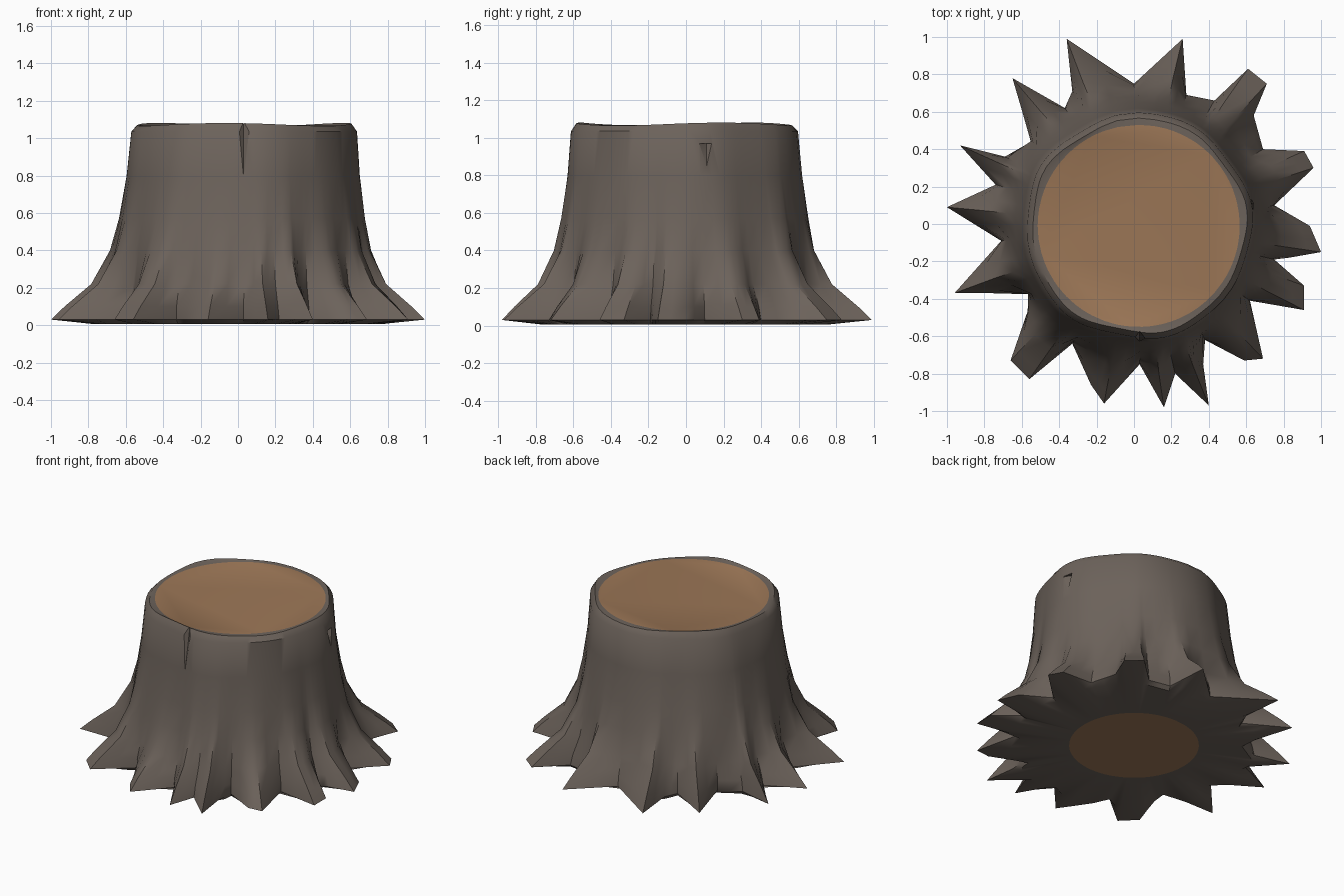
import bpy, bmesh, math
from mathutils import Vector

if "Cube" in bpy.data.objects:
    bpy.data.objects.remove(bpy.data.objects["Cube"])


def material(name, rgb):
    m = bpy.data.materials.new(name)
    m.diffuse_color = (*rgb, 1)
    m.use_nodes = True
    m.node_tree.nodes["Principled BSDF"].inputs["Base Color"].default_value = m.diffuse_color
    return m


bark = material("bark grey brown", (0.15, 0.123, 0.104))
wood = material("cut wood tan", (0.335, 0.185, 0.095))

# Ground outline of the roots, anticlockwise (tips and valleys)
outline = [(1, -.15), (.94, -.01), (.75, .1), (.96, .3), (.91, .39), (.69, .4), (.64, .58),
           (.71, .75), (.61, .83), (.43, .66), (.28, .69), (.26, .99), (0, .75), (-.36, .99),
           (-.33, .71), (-.37, .62), (-.65, .78), (-.55, .44), (-.69, .36), (-.93, .42),
           (-.74, .21), (-1, .09), (-.71, -.09), (-.96, -.37), (-.56, -.37), (-.57, -.47),
           (-.66, -.73), (-.56, -.83), (-.33, -.64), (-.23, -.86), (-.16, -.96), (.03, -.75),
           (.16, -.98), (.22, -.8), (.40, -.97), (.37, -.75), (.38, -.62), (.59, -.73),
           (.69, -.72), (.62, -.41), (.91, -.46), (.91, -.33), (.75, -.19), (.83, -.18)]
pts = []
for i, p in enumerate(outline):
    a, b = Vector(p), Vector(outline[(i + 1) % len(outline)])
    pts += [a, (a + b) / 2]
n = len(pts)

# Rings from underside to cut top: (height, trunk radius, share of root outline)
rings = [(.03, .72, 1), (.10, .71, .76), (.22, .68, .36), (.40, .67, .10), (.57, .65, .03),
         (.80, .622, 0), (1.035, .602, 0), (1.073, .572, 0), (1.068, .54, 0)]

bm = bmesh.new()
loops = []


def add_loop(coords):
    loops.append([bm.verts.new(c) for c in coords])


# Flat underside: wood core edge, then bark out to the roots
add_loop([(*(p.normalized() * .41), .006) for p in pts])
add_loop([(*(p * min(1, .8 / p.length) * .97), .006) for p in pts])
for k, (z, r, f) in enumerate(rings):
    row = []
    for p in pts:
        ang = math.atan2(p.y, p.x)
        wob = .008 * math.sin(5 * ang + 1) + .006 * math.sin(8 * ang) if k < 8 else 0
        trunk = p.normalized() * (r + wob) + Vector((.025, -.01)) * min(1, z)
        q = trunk.lerp(p, f)
        zz = z + (.008 * math.sin(3 * ang + .5) if k == 7 else 0)
        row.append((q.x, q.y, zz))
    add_loop(row)

for lo, hi in zip(loops, loops[1:]):
    for i in range(n):
        j = (i + 1) % n
        bm.faces.new((lo[i], lo[j], hi[j], hi[i]))
bm.faces.new(loops[-1]).material_index = 1
bm.faces.new(loops[0][::-1]).material_index = 1
bmesh.ops.recalc_face_normals(bm, faces=bm.faces)
me = bpy.data.meshes.new("tree_stump")
bm.to_mesh(me)
bm.free()
stump = bpy.data.objects.new("tree_stump", me)
bpy.context.collection.objects.link(stump)
me.materials.append(bark)
me.materials.append(wood)


# Splits in the bark, cut with pointed wedges
def split(loc, width, depth):
    bpy.ops.mesh.primitive_cone_add(vertices=4, radius1=width, radius2=0, depth=depth,
                                    location=loc, rotation=(math.pi, 0, 0))
    cutter = bpy.context.object
    cutter.name = "split_cutter"
    cutter.hide_render = True
    cutter.data.materials.append(bark)
    mod = stump.modifiers.new("split", 'BOOLEAN')
    mod.operation = 'DIFFERENCE'
    mod.solver = 'EXACT'
    mod.object = cutter
    bpy.context.view_layer.objects.active = stump
    bpy.ops.object.modifier_apply(modifier=mod.name)
    bpy.data.objects.remove(cutter)


split((.03, -.625, .95), .055, .3)
split((.64, .11, .91), .04, .12)

bpy.ops.object.select_all(action='DESELECT')
stump.select_set(True)
bpy.context.view_layer.objects.active = stump
bpy.ops.object.shade_smooth_by_angle(angle=math.radians(40))
